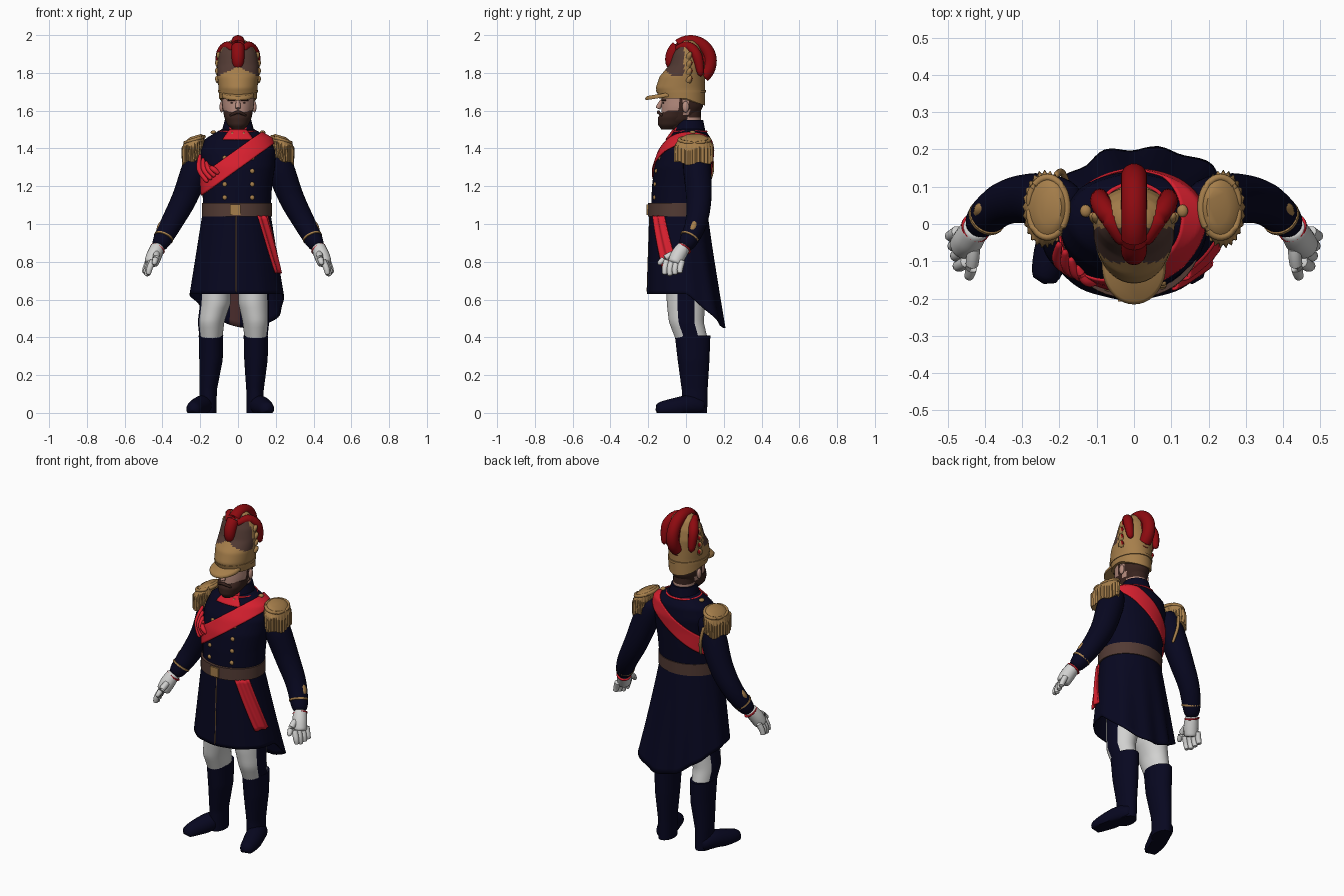
import bpy, bmesh, math
from mathutils import Vector

if "Cube" in bpy.data.objects:
    bpy.data.objects.remove(bpy.data.objects["Cube"], do_unlink=True)

COLOURS = {
    "navy": (.0022, .0022, .0145), "gold": (.38, .21, .07), "sash_red": (.68, .014, .028),
    "crest_red": (.27, .003, .005), "white": (.64, .64, .63), "skin": (.48, .27, .215),
    "leather": (.085, .043, .034), "beard_brown": (.04, .017, .013), "lining": (.075, .028, .028),
}
MATS = {}
for key, rgb in COLOURS.items():
    mat = bpy.data.materials.new(key)
    mat.use_nodes = True
    mat.diffuse_color = (*rgb, 1)
    bsdf = next(n for n in mat.node_tree.nodes if n.type == 'BSDF_PRINCIPLED')
    bsdf.inputs["Base Color"].default_value = (*rgb, 1)
    bsdf.inputs["Roughness"].default_value = .8
    MATS[key] = mat


def grid(name, fn, nu, nv, mats, rule=None, wrap=True, cap=True, mirror=False, thick=0):
    """Surface from fn(u, v); rule(centre, normal) picks the material slot."""
    cols = nu if wrap else nu + 1
    verts = [fn(i / nu, j / nv) for j in range(nv + 1) for i in range(cols)]
    faces = [(j * cols + i, j * cols + (i + 1) % cols,
              (j + 1) * cols + (i + 1) % cols, (j + 1) * cols + i)
             for j in range(nv) for i in range(nu)]
    if cap and wrap:
        faces += [tuple(reversed(range(cols))), tuple(range(nv * cols, (nv + 1) * cols))]
    me = bpy.data.meshes.new(name)
    me.from_pydata(verts, [], faces)
    bm = bmesh.new()
    bm.from_mesh(me)
    bmesh.ops.recalc_face_normals(bm, faces=bm.faces)
    bm.to_mesh(me)
    bm.free()
    for key in mats.split():
        me.materials.append(MATS[key])
    me.shade_smooth()
    me.set_sharp_from_angle(angle=math.radians(50))
    if rule:
        for p in me.polygons:
            p.material_index = int(rule(p.center, p.normal))
    ob = bpy.data.objects.new(name, me)
    bpy.context.collection.objects.link(ob)
    if thick:
        mod = ob.modifiers.new("Thickness", 'SOLIDIFY')
        mod.thickness = thick
        mod.material_offset = min(1, len(me.materials) - 1)
    if mirror:
        ob.modifiers.new("Mirror", 'MIRROR')
    return ob


def section(rings, z):
    """Interpolated (cx, cy, z, rx, ry) at a height."""
    for a, b in zip(rings, rings[1:]):
        if z <= b[2]:
            break
    t = min(1, max(0, (z - a[2]) / (b[2] - a[2])))
    return [p + (q - p) * t for p, q in zip(a, b)]


def on_ring(rings, a, z, off=0):
    cx, cy, h, rx, ry = section(rings, z)
    return Vector((cx + (rx + off) * math.cos(a), cy + (ry + off) * math.sin(a), h + off / 2))


def loft(name, rings, mats, n=32, nv=24, warp=lambda p: p, **kw):
    lo, hi = rings[0][2], rings[-1][2]
    return grid(name, lambda u, v: warp(on_ring(rings, math.tau * u, lo + (hi - lo) * v)),
                n, nv, mats, **kw)


def spline(pts, v):
    """Catmull-Rom through tuples."""
    x = min(v * (len(pts) - 1), len(pts) - 1.0001)
    i = int(x)
    t = x - i
    p = [pts[min(max(i + k, 0), len(pts) - 1)] for k in (-1, 0, 1, 2)]
    return [b + t / 2 * (c - a + t * (2 * a - 5 * b + 4 * c - d + t * (3 * (b - c) + d - a)))
            for a, b, c, d in zip(*p)]


def tube(name, pts, mats, n=14, nv=18, **kw):
    """Rounded tube through (x, y, z, radius) points, kept above the floor."""
    def fn(u, v):
        x, y, z, r = spline(pts, v)
        d = (Vector(spline(pts, min(1, v + .02))[:3])
             - Vector(spline(pts, max(0, v - .02))[:3])).normalized()
        ref = Vector((0, 1, 0)) if abs(d.y) < .8 else Vector((0, 0, 1))
        s = d.cross(ref).normalized()
        r *= max(.08, math.sqrt(max(0, 1 - abs(2 * v - 1) ** 10)))
        p = Vector((x, y, z)) + r * (s * math.cos(u * math.tau)
                                     + d.cross(s) * math.sin(u * math.tau))
        p.z = max(p.z, 0)
        return p
    return grid(name, fn, n, nv, mats, **kw)


def ball(name, loc, size, mats, n=16, **kw):
    def fn(u, v):
        lat, a = (v - .5) * 3.1, u * math.tau
        d = (math.cos(lat) * math.cos(a), math.cos(lat) * math.sin(a), math.sin(lat))
        return Vector(c + s * k for c, s, k in zip(loc, size, d))
    return grid(name, fn, n, n // 2, mats, **kw)


# Coat body
TORSO = [(-.005, -.037, 1.04, .176, .15), (-.005, -.027, 1.2, .185, .153),
         (0, -.018, 1.3, .195, .15), (0, 0, 1.38, .2, .14), (0, .018, 1.45, .175, .115),
         (0, .02, 1.48, .125, .095), (0, .018, 1.505, .08, .075)]
loft("coat_body", TORSO, "navy", 48, 40)


# Coat skirt with a pointed tail, fuller at the left back
def skirt(a, t, off=0):
    back = max(0, math.sin(a))
    drop = .23 * back ** 1.3 * (.75 + .25 * math.cos(a))
    fold = 1 + t * (.03 * back + .008) * math.sin(11 * a)
    fold += t * (.15 * math.exp(-((a - .75) / .4) ** 2) - .07 * math.exp(-((a - 2.3) / .4) ** 2))
    rx, ry = (.178 + .07 * t + off) * fold, (.152 + .053 * t + off) * fold
    return Vector((-.008 + rx * math.cos(a), -.04 * (1 - t) + ry * math.sin(a),
                   1.07 - t * (.44 + drop)))


grid("coat_skirt", lambda u, v: skirt(math.tau * u, v), 88, 20, "navy navy lining",
     cap=False, thick=.008, rule=lambda c, n: c.y > .05 and -.045 < c.x < .01)
tube("skirt_front_edge", [(*skirt(-1.58, t / 4), .0025) for t in range(5)], "gold", 8)

# Belt and buckle
loft("belt", [(-.005, -.04, 1.04, .186, .162), (-.005, -.038, 1.11, .186, .162)],
     "leather", 48, 2)
loft("belt_buckle", [(0, 0, 1.047, .028, .028), (0, 0, 1.103, .028, .028)], "gold", 4, 1,
     warp=lambda p: Vector((p.x - p.y - .015, -.2 + .3 * (p.x + p.y), p.z)))


# Sash across the chest and back, solved on the coat surface
def sash(u, v):
    a, lo, hi = math.tau * u, 1.1, 1.5
    for _ in range(24):
        z = (lo + hi) / 2
        if 1.285 + .11 * v + .75 * on_ring(TORSO, a, z).x > z:
            lo = z
        else:
            hi = z
    return on_ring(TORSO, a, z, .01)


grid("shoulder_sash", sash, 72, 10, "sash_red", cap=False, thick=.006)
grid("sash_tail", lambda u, v: skirt(math.radians(-43 + 23 * v + (u - .5) * 26), .06 + .69 * v,
                                     .014 + .006 * math.sin(u * 12)),
     12, 14, "sash_red", wrap=False, thick=.009)
for k in range(4):
    tube("sash_drape", [(-.2 + .015 * k, -.05 - .02 * k, 1.37 - .02 * k, .009),
                        (-.205 + .025 * k, -.1 - .017 * k, 1.29, .014),
                        (-.16 + .02 * k, -.14 - .005 * k, 1.22 + .015 * k, .011)], "sash_red", 8)

# Gold cord under the right epaulette
tube("back_cord", [(-.21, .13, 1.38, .009), (-.195, .14, 1.29, .009), (-.18, .115, 1.2, .008)],
     "gold", 8)

# Double row of coat buttons
for z in (1.35, 1.28, 1.21, 1.14):
    for x in (-.07, .075):
        cx, cy, h, rx, ry = section(TORSO, z)
        ball("coat_button", on_ring(TORSO, -math.acos((x - cx) / rx), z), (.013, .009, .013),
             "gold", 10)

# Collar, red front facing and shoulder trim
loft("collar", [(0, .017, 1.47, .092, .09), (0, .018, 1.55, .07, .073)], "navy sash_red", 32, 4,
     rule=lambda c, n: c.y < 0 and abs(c.x) < .042)
grid("collar_facing", lambda u, v: on_ring(TORSO, math.radians(-90 + (u - .5) * 52),
                                           1.445 + .05 * v, .008),
     10, 6, "sash_red", wrap=False, thick=.006)
tube("collar_piping", [(.098 * math.cos(k * math.pi / 6), .018 + .09 * math.sin(k * math.pi / 6),
                        1.49, .006) for k in range(13)], "sash_red", 8, 36)
ball("collar_hook", (.03, -.078, 1.47), (.009, .009, .018), "gold", 10, mirror=True)
ball("shoulder_button", (.13, .035, 1.485), (.015, .017, .01), "gold", mirror=True)

# Sleeves, cuffs and gloves
tube("sleeve", [(.18, .055, 1.42, .06), (.222, .058, 1.3, .073), (.282, .068, 1.14, .067),
                (.355, .052, 1, .057), (.427, -.01, .868, .047)], "navy", 24, 32, mirror=True)
tube("cuff_band", [(.391, .022, .935, .053), (.396, .016, .924, .053)], "gold", 20, 10, mirror=True)
tube("cuff_badge", [(.388, .048, 1.02, .014), (.408, .04, .985, .02), (.42, .02, .95, .012)],
     "gold", 10, mirror=True)
tube("cuff_piping", [(.424, -.01, .872, .042), (.428, -.014, .865, .041)], "sash_red",
     20, 8, mirror=True)
tube("glove_palm", [(.422, -.006, .885, .036), (.443, -.04, .835, .041), (.462, -.063, .785, .037)],
     "white", 16, mirror=True)
for k in range(4):
    y = -.1 + .027 * k
    tube("glove_finger", [(.448 + .008 * k, y, .81, .017), (.468 + .007 * k, y - .012, .765, .016),
                          (.475 + .007 * k, y - .012, .722 + .008 * abs(k - 1), .013)],
         "white", 10, 10, mirror=True)
tube("glove_thumb", [(.43, -.06, .845, .018), (.435, -.11, .82, .017), (.445, -.148, .785, .012)],
     "white", 10, 10, mirror=True)


# Fringed epaulettes, sloping outward
def fringe(p):
    x, y, z = p
    if z < 1.425:
        a = math.atan2((y - .04) / .1, (x - .236) / .06)
        k = 1 + .05 * math.sin(26 * a)
        x, y, z = .236 + (x - .236) * k, .04 + (y - .04) * k, z + .008 * math.sin(5 * a)
    return Vector((x, y, z - .3 * (x - .225)))


loft("epaulette", [(.242, .04, 1.34, .052, .1), (.238, .04, 1.42, .059, .1),
                   (.232, .045, 1.45, .054, .083), (.225, .045, 1.468, .03, .05)],
     "gold", 104, 14, warp=fringe, mirror=True)
tube("epaulette_rim", [(*fringe(on_ring([(.232, .045, 1.448, .052, .08), (.232, .045, 1.5, .05, .08)],
                                        k * math.pi / 6, 1.448)), .01) for k in range(13)],
     "gold", 8, 36, mirror=True)

# Trousers with side stripe, and boots
for s, hip, knee, ankle, turn in ((-1, -.12, -.143, -.158, -.085), (1, .083, .095, .09, .068)):
    loft("trouser_leg", [(knee, .03, .39, .06, .085), (knee, .002, .48, .07, .092),
                         (hip, 0, .58, .081, .102), (hip, 0, .72, .078, .102)], "white navy", 40, 16,
         rule=lambda c, n, s=s: n.x * s > .93)
    loft("boot_shaft", [(ankle, .046, 0, .044, .066), (ankle, .046, .12, .046, .068),
                        (knee, .04, .28, .062, .084), (knee, .035, .41, .065, .094)], "navy")
    tube("boot_foot", [(ankle, .1, .03, .04), (ankle + turn * .3, .02, .04, .053),
                       (ankle + turn * .7, -.07, .026, .05), (ankle + turn, -.16, .016, .036)],
         "navy", 20)

# Head
loft("neck", [(0, .02, 1.48, .06, .06), (0, .012, 1.62, .062, .066)], "skin beard_brown", 24, 10,
     rule=lambda c, n: c.y > .02 and c.z > 1.565)
loft("head", [(0, -.06, 1.51, .04, .06), (0, -.04, 1.55, .068, .09), (0, -.02, 1.62, .083, .11),
              (0, -.015, 1.7, .088, .112)], "skin beard_brown", 40, 20,
     rule=lambda c, n: (c.y > .015 and c.z > 1.56) or (c.y < .01 and c.z < 1.58)
     or abs(c.y + .025) < .015)
loft("beard", [(0, -.09, 1.5, .03, .04), (0, -.078, 1.525, .056, .07),
               (0, -.063, 1.565, .073, .086), (0, -.05, 1.6, .079, .068)], "beard_brown", 32, 12)
tube("moustache", [(-.045, -.125, 1.572, .006), (0, -.146, 1.592, .009),
                   (.045, -.125, 1.572, .006)], "beard_brown", 10)
tube("nose", [(0, -.122, 1.66, .01), (0, -.14, 1.63, .013), (0, -.149, 1.61, .014)], "skin", 12)
ball("ear", (.087, -.002, 1.62), (.011, .018, .03), "skin", mirror=True)
ball("eye", (.032, -.12, 1.641), (.01, .004, .004), "beard_brown", 10, mirror=True)
tube("eyebrow", [(.014, -.128, 1.655, .004), (.055, -.108, 1.655, .004)], "beard_brown", 8, mirror=True)


# Helmet with brass front and sides, visor, crest and side plumes
def neck_guard(p):
    return Vector((p.x, p.y, p.z - max(0, p.y) * max(0, 1.72 - p.z) * 7))


loft("helmet", [(0, -.022, 1.665, .1, .122), (0, -.03, 1.72, .103, .13), (0, -.02, 1.78, .109, .12),
                (0, .005, 1.84, .11, .095), (0, .01, 1.9, .1, .08), (0, .012, 1.945, .078, .06),
                (0, .015, 1.972, .04, .035)], "gold leather", 56, 36, warp=neck_guard,
     rule=lambda c, n: c.z > 1.835 - .5 * abs(c.x) and c.y < -.01)
loft("helmet_band", [(0, -.025, 1.695, .106, .131), (0, -.027, 1.71, .106, .133)], "gold", 40, 2)
loft("visor", [(0, -.113, 1.655, .084, .102), (0, -.113, 1.666, .086, .103),
               (0, -.113, 1.676, .078, .094)], "gold", 40, 4,
     warp=lambda p: Vector((p.x, p.y, p.z + .16 * (p.y + .215))))
tube("crest", [(0, .025 + .103 * math.cos(a / 10), 1.862 + .103 * math.sin(a / 10), .035)
               for a in range(-20, 39, 4)], "crest_red", 20, 44)
ball("crest_core", (0, .025, 1.862), (.03, .122, .122), "crest_red", 24)
tube("side_plume", [(.025, -.055, 1.925, .018), (.06, .01, 1.94, .026), (.09, .058, 1.89, .028),
                    (.09, .08, 1.78, .018)], "crest_red", 12, mirror=True)
for k in range(4):
    z = 1.75 + .042 * k
    x = section([(.103, 0, 1.7, 0, 0), (.103, 0, 1.85, 0, 0), (.085, 0, 1.92, 0, 0)], z)[0]
    tube("helmet_leaf", [(x - .005, .01, z, .016), (x + .005, .02, z + .02, .014),
                         (x + .01, .025, z + .035, .006)],
         "gold crest_red", 8, 8, mirror=True, rule=lambda c, n: c.y > .03)
